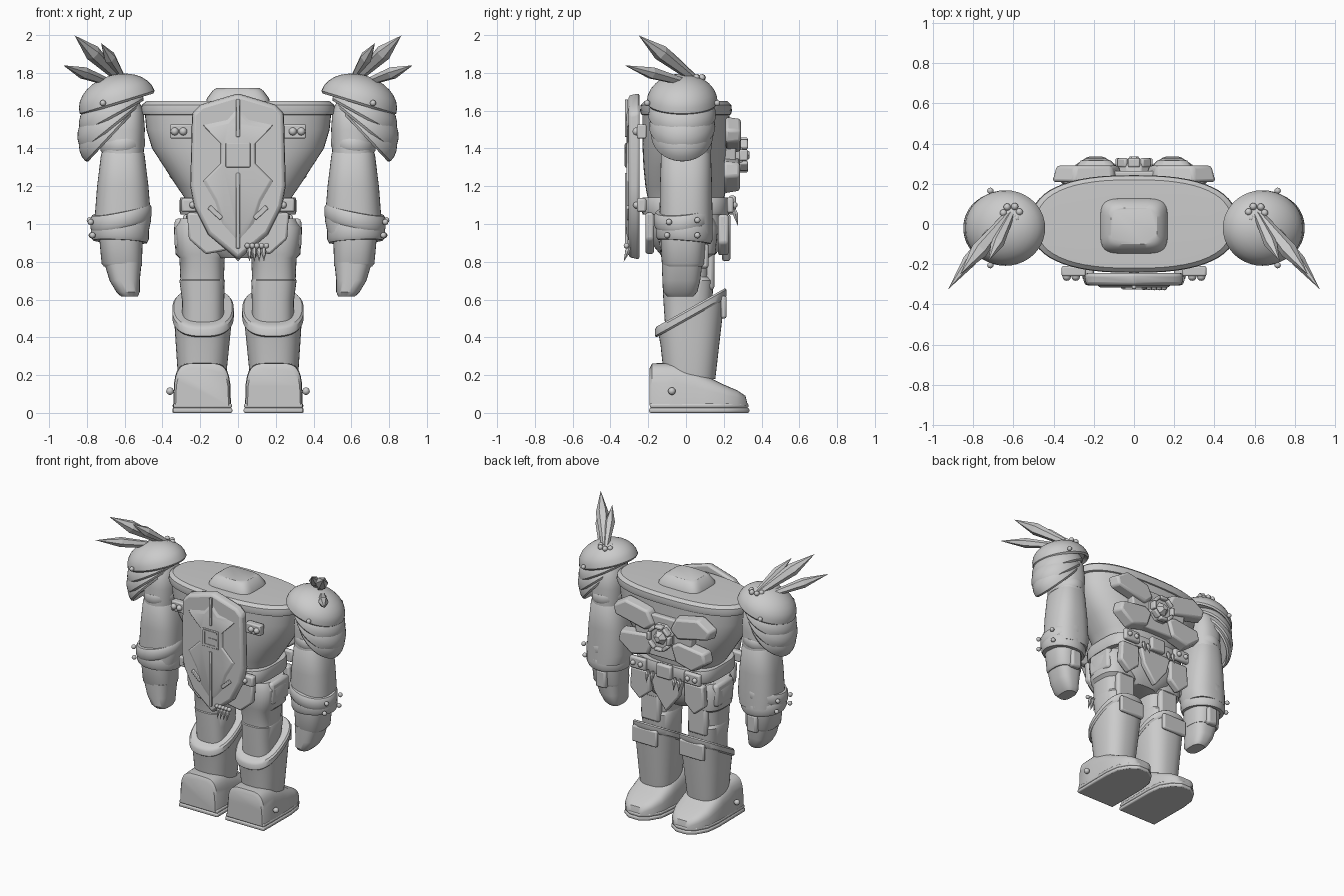
import bpy, bmesh, math
from mathutils import Vector, Matrix

if "Cube" in bpy.data.objects:
    bpy.data.objects.remove(bpy.data.objects["Cube"])

stone = bpy.data.materials.new("grey_stone")
stone.diffuse_color = (0.6, 0.6, 0.6, 1)
stone.use_nodes = True
stone.node_tree.nodes["Principled BSDF"].inputs["Base Color"].default_value = stone.diffuse_color


def finish(bm, name, mirror=False, bevel=0, angle=35):
    bmesh.ops.recalc_face_normals(bm, faces=bm.faces)
    me = bpy.data.meshes.new(name)
    bm.to_mesh(me)
    bm.free()
    ob = bpy.data.objects.new(name, me)
    bpy.context.collection.objects.link(ob)
    me.materials.append(stone)
    if bevel:
        b = ob.modifiers.new("bevel", 'BEVEL')
        b.width, b.segments = bevel, 2
    if mirror:
        ob.modifiers.new("mirror", 'MIRROR')
    bpy.context.view_layer.objects.active = ob
    ob.select_set(True)
    if angle:
        bpy.ops.object.shade_smooth_by_angle(angle=math.radians(angle))
    ob.select_set(False)
    return ob


def loft(name, secs, p=2.0, seg=40, mirror=False, matrix=None):
    """Superellipse rings (z, cx, cy, rx, ry[, slope_x, slope_y]) skinned and capped."""
    bm = bmesh.new()
    rings = []
    for s in secs:
        z, cx, cy, rx, ry, kx, ky = (tuple(s) + (0, 0))[:7]
        ring = []
        for i in range(seg):
            a = 2 * math.pi * i / seg
            c, d = math.cos(a), math.sin(a)
            x = rx * math.copysign(abs(c) ** (2 / p), c)
            y = ry * math.copysign(abs(d) ** (2 / p), d)
            ring.append(bm.verts.new((cx + x, cy + y, z + kx * x + ky * y)))
        rings.append(ring)
    for r, t in zip(rings, rings[1:]):
        for i in range(seg):
            j = (i + 1) % seg
            bm.faces.new((r[i], r[j], t[j], t[i]))
    bm.faces.new(rings[0])
    bm.faces.new(rings[-1])
    if matrix:
        bm.transform(matrix)
    return finish(bm, name, mirror)


def plate(name, pts, y0, y1, bevel=0.01, mirror=False, scale=1.0):
    """Outline in x,z pulled from y0 to y1; the far face may shrink for a chamfer."""
    bm = bmesh.new()
    c = sum((Vector(q) for q in pts), Vector((0, 0))) / len(pts)
    a = [bm.verts.new((x, y0, z)) for x, z in pts]
    b = [bm.verts.new((c.x + (x - c.x) * scale, y1, c.y + (z - c.y) * scale)) for x, z in pts]
    n = len(pts)
    bm.faces.new(a)
    bm.faces.new(b)
    for i in range(n):
        bm.faces.new((a[i], a[(i + 1) % n], b[(i + 1) % n], b[i]))
    return finish(bm, name, mirror, bevel)


def box(name, c, size, bevel=0.01, mirror=False, rot=0, axis='Y'):
    bm = bmesh.new()
    bmesh.ops.create_cube(bm, size=1)
    bm.transform(Matrix.Translation(c) @ Matrix.Rotation(rot, 4, axis) @ Matrix.Diagonal((*size, 1)))
    return finish(bm, name, mirror, bevel)


def balls(name, spots, r, mirror=True):
    bm = bmesh.new()
    for c in spots:
        bmesh.ops.create_uvsphere(bm, u_segments=12, v_segments=8, radius=r, matrix=Matrix.Translation(c))
    return finish(bm, name, mirror, angle=60)


def spike(name, a, b, r, mid=0.6, sides=6, mirror=False):
    """Faceted crystal between two points."""
    a, b = Vector(a), Vector(b)
    q = (b - a).to_track_quat('Z', 'Y')
    bm = bmesh.new()
    rings = []
    for t, rr in ((0, r * 0.5), (mid, r)):
        rings.append([bm.verts.new(a.lerp(b, t) + q @ Vector((rr * math.cos(k * math.tau / sides),
                     rr * math.sin(k * math.tau / sides), 0))) for k in range(sides)])
    tip = bm.verts.new(b)
    bm.faces.new(rings[0])
    for i in range(sides):
        j = (i + 1) % sides
        bm.faces.new((rings[0][i], rings[0][j], rings[1][j], rings[1][i]))
        bm.faces.new((rings[1][i], rings[1][j], tip))
    return finish(bm, name, mirror, angle=0)


def band(name, z, cx, cy, rx, ry, h, t, kx=0, ky=0, p=2.0, mirror=True):
    """Rounded strap around a limb."""
    prof = [(-h, -t), (-h, -t * .3), (-h * .6, 0), (h * .6, 0), (h, -t * .3), (h, -t)]
    return loft(name, [(z + dz, cx, cy, rx + d, ry + d, kx, ky) for dz, d in prof], p, mirror=mirror)


# Torso, collar rim and neck block
loft("torso", [(1.02, 0, 0, .26, .19), (1.12, 0, 0, .27, .2), (1.2, 0, 0, .325, .215), (1.3, 0, 0, .39, .225),
               (1.4, 0, 0, .455, .23), (1.5, 0, 0, .485, .23), (1.6, 0, 0, .495, .23)], 2.5, 56)
loft("collar_rim", [(1.575, 0, 0, .49, .225), (1.58, 0, 0, .508, .238), (1.6, 0, 0, .514, .243),
                    (1.63, 0, 0, .51, .24), (1.65, 0, 0, .485, .22), (1.652, 0, 0, .42, .17)], 2.5, 56)
loft("neck_block", [(1.64, 0, -.01, .17, .14), (1.665, 0, -.01, .165, .135), (1.705, 0, -.01, .135, .11),
                    (1.72, 0, -.01, .115, .09)], 4.5)

# Belt, pelvis and loin flaps
band("belt", 1.095, 0, 0, .31, .235, .045, .02, p=3.5, mirror=False)
loft("pelvis", [(.82, 0, .01, .12, .13), (.88, 0, .01, .22, .18), (.97, 0, .01, .29, .2), (1.06, 0, .01, .27, .19)], 3)
plate("loin_flap", [(-.13, 1.05), (.13, 1.05), (.1, .93), (0, .8), (-.1, .93)], .19, .235)
plate("hip_skirt", [(.05, 1.06), (.27, 1.06), (.26, .92), (.17, .84), (.06, .86)], -.215, -.17, .012, True)
plate("rear_hip_skirt", [(.14, 1.05), (.29, 1.05), (.3, .9), (.22, .83), (.14, .9)], .17, .225, .012, True)
box("hip_guard", (.31, .02, .95), (.05, .2, .16), .02, True)
box("belt_block", (.25, -.235, 1.1), (.1, .05, .075), .012, True)
box("rear_belt_block", (.22, .235, 1.1), (.13, .035, .085), .012, True)
box("buckle", (0, .245, 1.1), (.12, .04, .1), .012)
balls("belt_bolts", [(.24, -.262, 1.1), (.25, .255, 1.1), (.19, .255, 1.1)], .018)
for i, x in enumerate((-.13, -.09, .09, .13)):
    spike("belt_claw_%d" % i, (x, .255, 1.08), (x, .275, .99), .016, .3)

# Shield with raised star, ridges and square fret
outline = [(0, 1.695), (.2, 1.635), (.245, 1.59), (.255, 1.2), (.235, 1.09), (.16, .94), (0, .805)]
plate("shield", outline + [(-x, z) for x, z in outline[-2:0:-1]], -.245, -.305, .016, scale=.97)
star = [(0, 1.64), (.06, 1.57), (.2, 1.54), (.1, 1.44), (.1, 1.32), (.2, 1.22), (.13, 1.1), (.09, .98), (0, .88)]
plate("shield_star", star + [(-x, z) for x, z in star[-2:0:-1]], -.295, -.316, .004, scale=.85)
box("upper_ridge", (0, -.315, 1.56), (.02, .018, .2), .004)
box("lower_ridge", (0, -.315, 1.07), (.02, .018, .4), .004)
box("shield_bar", (.12, -.307, 1.06), (.09, .016, .025), .004, True, -.75)
box("fret_panel", (0, -.315, 1.365), (.13, .014, .13), .004)
for i, (x, z, w, h) in enumerate([(0, 1.415, .11, .014), (-.05, 1.365, .014, .1), (0, 1.315, .11, .014),
                                  (.05, 1.34, .014, .05), (.02, 1.365, .06, .014), (-.01, 1.35, .014, .03)]):
    box("fret_%d" % i, (x, -.322, z), (w, .008, h), 0)
for i, x in enumerate((.06, .085, .11, .135)):
    spike("shield_claw_%d" % i, (x, -.3, .88), (x * 1.02, -.33, .8), .015, .3)
balls("shield_beads", [(x, -.315, .885) for x in (.05, .075, .1, .125, .15)], .015, False)

# Riveted shield brackets
box("bracket", (.3, -.235, 1.49), (.12, .05, .075), .008, True)
balls("bracket_rivets", [(.29, -.262, 1.49), (.335, -.262, 1.49)], .021)

# Winged gem brooch
plate("upper_wing", [(.05, 1.43), (.1, 1.53), (.3, 1.57), (.41, 1.5), (.39, 1.43), (.12, 1.37)], .21, .29, .014, True, .88)
plate("lower_wing", [(.06, 1.32), (.12, 1.36), (.35, 1.33), (.37, 1.25), (.25, 1.16), (.1, 1.2)], .2, .285, .014, True, .88)
plate("wing_back", [(-.25, 1.5), (.25, 1.5), (.2, 1.2), (-.2, 1.2)], .2, .265)
octo = [(.1 * math.cos(k * math.pi / 4 + .39), 1.365 + .1 * math.sin(k * math.pi / 4 + .39)) for k in range(8)]
plate("gem_setting", octo, .25, .3, .006, scale=.9)
for k in range(8):
    a = k * math.pi / 4
    box("gem_claw_%d" % k, (.08 * math.cos(a), .305, 1.365 + .08 * math.sin(a)), (.025, .045, .06), .008, False, -a)
hexa = [(.06 * math.cos(k * math.pi / 3), 1.365 + .06 * math.sin(k * math.pi / 3)) for k in range(6)]
plate("gem", hexa, .29, .335, 0, scale=.35)

# Layered shoulder guards
for name, c, r, ht, tilt in [("shoulder_cap", (.64, -.02, 1.645), (.207, .188), .145, 17),
                             ("shoulder_layer_a", (.665, -.02, 1.575), (.19, .18), .13, 29),
                             ("shoulder_layer_b", (.675, -.02, 1.515), (.195, .175), .14, 39),
                             ("shoulder_layer_c", (.675, -.02, 1.475), (.195, .165), .14, 47)]:
    secs = [(.01, 0, 0, r[0] * .85, r[1] * .85), (-.012, 0, 0, r[0] * .95, r[1] * .95)]
    secs += [(ht * math.sin(a), 0, 0, r[0] * math.cos(a), r[1] * math.cos(a))
             for a in [math.radians(q) for q in (0, 12, 25, 38, 50, 62, 73, 82, 88)]]
    loft(name, secs, mirror=True,
         matrix=Matrix.Translation(c) @ Matrix.Rotation(math.radians(tilt), 4, 'Y'))

# Shoulder crystals and their beads
spike("tall_crystal", (.63, .04, 1.77), (.865, -.25, 1.998), .043, mirror=True)
spike("low_crystal", (.66, .03, 1.74), (.925, -.325, 1.84), .034, mirror=True)
spike("inner_crystal", (.61, .05, 1.77), (.725, -.185, 1.957), .034, mirror=True)
balls("crystal_beads", [(.61 + .04 * math.cos(k), .055 + .035 * math.sin(k), 1.775) for k in range(6)], .018)

# Arms
loft("upper_arm", [(1.36, .61, 0, .11, .13), (1.5, .605, 0, .112, .13), (1.6, .6, 0, .1, .12), (1.66, .59, 0, .06, .08)],
     2.4, mirror=True)
band("elbow_ring", 1.42, .61, 0, .118, .138, .03, .02, -.1)
loft("forearm", [(.95, .615, 0, .14, .14), (1.02, .61, 0, .15, .14), (1.2, .61, 0, .136, .138),
                 (1.37, .61, 0, .115, .132), (1.395, .61, 0, .1, .115)], 2.5, mirror=True)
band("wrist_band_upper", 1.035, .62, -.015, .162, .155, .04, .03, -.2, .1)
band("wrist_band_lower", .955, .625, -.01, .153, .15, .048, .03, .05, -.08)
loft("cuff", [(.775, .61, -.015, .1, .105), (.79, .615, -.015, .107, .113), (.93, .62, -.015, .115, .12)], 2.6, mirror=True)
loft("hand", [(.617, .575, -.03, .045, .07), (.64, .582, -.03, .062, .09), (.7, .6, -.025, .08, .1),
              (.8, .61, -.02, .1, .108)], 2.8, mirror=True)
box("hand_plate", (.61, .095, .83), (.08, .05, .13), .015, True)
balls("band_studs", [(.78, -.09, 1.01), (.785, .06, 1.02), (.77, -.1, .94), (.775, .06, .94),
                     (.715, -.205, 1.64), (.715, .165, 1.64)], .016)

# Legs
loft("thigh", [(.7, .19, 0, .115, .12), (.82, .19, 0, .12, .13), (.84, .19, .01, .14, .145), (.98, .195, .01, .145, .16),
               (1.03, .2, .01, .11, .14)], 2.8, mirror=True)
loft("knee", [(.45, .185, 0, .11, .11), (.6, .185, .01, .112, .13), (.7, .19, .01, .12, .135), (.72, .19, .01, .11, .12)],
     2.8, mirror=True)
box("knee_plate", (.19, .125, .76), (.15, .05, .22), .018, True)
loft("greave", [(.18, .19, .02, .125, .135), (.22, .19, .02, .13, .14), (.4, .187, .025, .145, .16, 0, .25),
                (.53, .185, .03, .155, .178, 0, .56), (.55, .185, .03, .12, .14, 0, .56)], 2.5, mirror=True)
band("greave_rim", .53, .185, .025, .163, .19, .028, .03, 0, .56, 2.5)
box("greave_tab", (.19, .2, .56), (.2, .03, .12), .012, True)

# Boots and soles: footprint is square at the heel, rounded at the toe
foot = [(.03, -.195), (.345, -.195), (.348, .12), (.335, .22), (.29, .295), (.23, .335),
        (.15, .335), (.09, .295), (.043, .22), (.03, .12)]


def footprint(name, z0, z1, grow):
    bm = bmesh.new()
    r = [[bm.verts.new((.19 + (x - .19) * grow, .07 + (y - .07) * grow, z)) for x, y in foot] for z in (z0, z1)]
    bm.faces.new(r[0])
    bm.faces.new(r[1])
    for i in range(10):
        j = (i + 1) % 10
        bm.faces.new((r[0][i], r[0][j], r[1][j], r[1][i]))
    finish(bm, name, True, .008)


footprint("sole", 0, .026, 1.0)
footprint("welt", .026, .05, .985)
bm = bmesh.new()
rows = []
for y, w, h in [(-.193, .14, .235), (-.18, .15, .262), (-.06, .153, .266), (.05, .153, .225), (.1, .152, .2),
                (.2, .145, .15), (.27, .115, .12), (.315, .075, .09), (.325, .05, .05)]:
    row = []
    for i in range(17):
        a = math.pi * i / 16
        c, s = math.cos(a), math.sin(a)
        x = w * math.copysign(abs(c) ** .4, c) * (1 - .1 * s)
        row.append(bm.verts.new((.19 + x, y, .04 + (h - .04) * s ** .4 if s > 1e-6 else .04)))
    rows.append(row)
for r, t in zip(rows, rows[1:]):
    for i in range(16):
        bm.faces.new((r[i], r[i + 1], t[i + 1], t[i]))
bm.faces.new(rows[0])
bm.faces.new(rows[-1])
finish(bm, "boot", True, angle=40)
balls("boot_studs", [(.36, -.075, .115)], .02)
